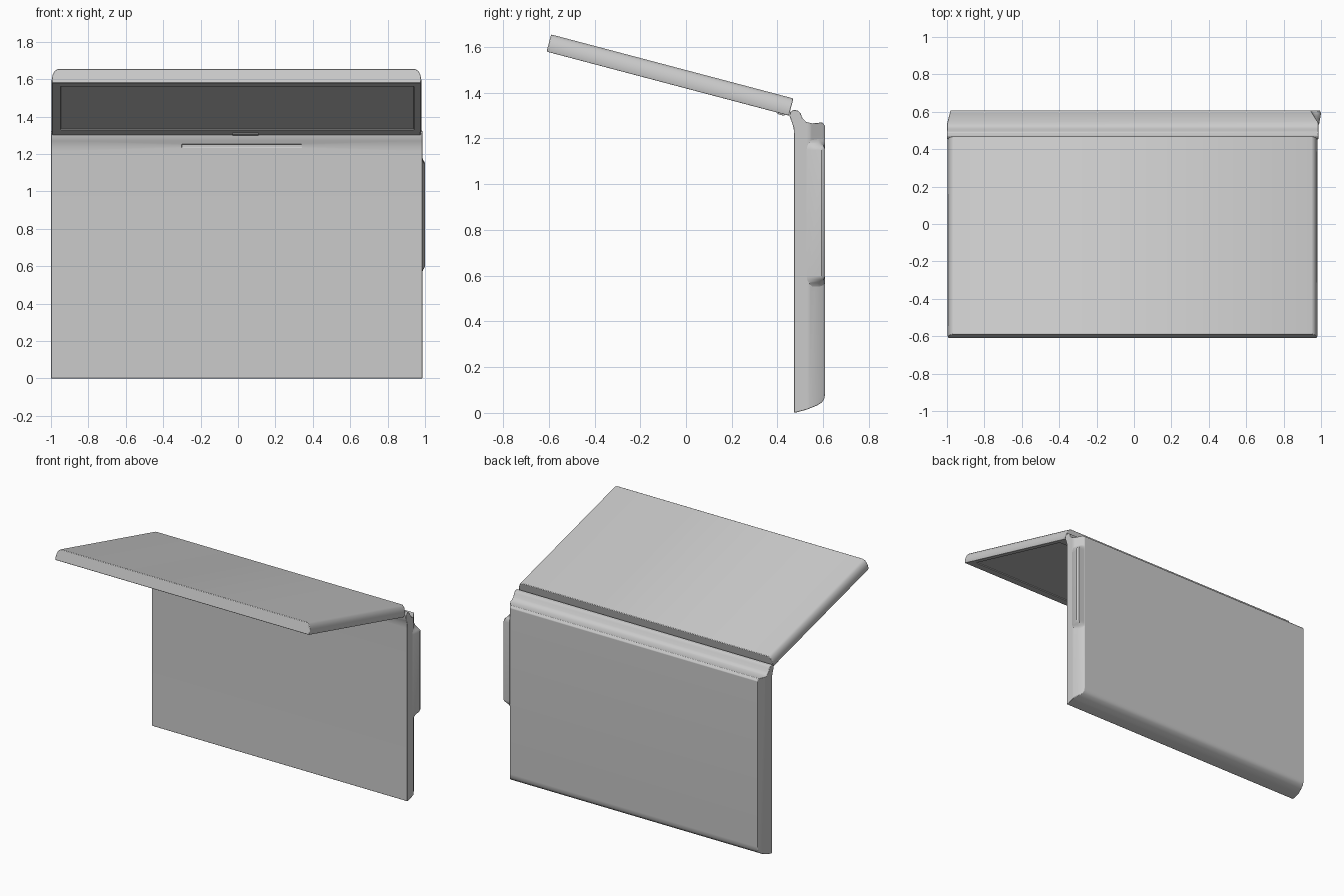
import bpy, bmesh
from mathutils import Vector

if "Cube" in bpy.data.objects:
    bpy.data.objects.remove(bpy.data.objects["Cube"])


def loft(name, rings):
    """Closed skin through rings of equal point count, with capped ends."""
    bm = bmesh.new()
    vs = [[bm.verts.new(p) for p in r] for r in rings]
    n = len(rings[0])
    for a, b in zip(vs, vs[1:]):
        for i in range(n):
            j = (i + 1) % n
            bm.faces.new((a[i], a[j], b[j], b[i]))
    bm.faces.new(vs[0])
    bm.faces.new(vs[-1])
    bmesh.ops.recalc_face_normals(bm, faces=bm.faces)
    me = bpy.data.meshes.new(name)
    bm.to_mesh(me)
    bm.free()
    ob = bpy.data.objects.new(name, me)
    bpy.context.collection.objects.link(ob)
    return ob


def slice_off(ob, point, normal):
    """Cut away everything beyond a plane and close the hole."""
    bm = bmesh.new()
    bm.from_mesh(ob.data)
    bmesh.ops.bisect_plane(bm, geom=bm.verts[:] + bm.edges[:] + bm.faces[:],
                           plane_co=point, plane_no=normal, clear_outer=True)
    bmesh.ops.holes_fill(bm, edges=[e for e in bm.edges if e.is_boundary], sides=0)
    bmesh.ops.recalc_face_normals(bm, faces=bm.faces)
    bm.to_mesh(ob.data)
    bm.free()


def cut(ob, cutter):
    m = ob.modifiers.new("cut", 'BOOLEAN')
    m.object, m.operation, m.solver = cutter, 'DIFFERENCE', 'EXACT'
    cutter.hide_render = True
    cutter.hide_viewport = True
    cutter.display_type = 'WIRE'


def finish(ob, width):
    if width:
        b = ob.modifiers.new("bevel", 'BEVEL')
        b.width, b.segments, b.limit_method = width, 2, 'ANGLE'
        b.angle_limit = 0.6
    bpy.ops.object.select_all(action='DESELECT')
    ob.select_set(True)
    bpy.context.view_layer.objects.active = ob
    bpy.ops.object.shade_smooth_by_angle(angle=0.6)


def rect(x0, x1, w0, w1):
    return [(x0, w0), (x1, w0), (x1, w1), (x0, w1)]


# Upright base: side profile (y, z) with curved foot and hinge lip
profile = [(0.472, 0.0), (0.49, 0.004), (0.53, 0.015), (0.57, 0.031), (0.595, 0.046),
           (0.606, 0.065), (0.608, 0.09), (0.608, 1.255), (0.597, 1.27), (0.55, 1.266),
           (0.527, 1.272), (0.51, 1.287), (0.502, 1.308), (0.49, 1.322), (0.47, 1.325),
           (0.455, 1.315), (0.453, 1.298), (0.463, 1.27), (0.471, 1.245), (0.472, 1.215)]
base = loft("base_panel", [[(x, y, z) for y, z in profile] for x in (-1.0, 0.986)])
slice_off(base, (0.986, 0.54, 0), (0.067, 0.041, 0))
slice_off(base, (-1.0, 0.535, 0), (-0.075, 0.02, 0))

# Shallow finger notch under the hinge lip
notch = loft("notch_cutter", [[(x, y, z) for y, z in rect(0.44, 0.477, 1.235, 1.252)]
                              for x in (-0.3, 0.34)])
cut(base, notch)
finish(base, 0.005)

# Corner swelling on the right edge, easing out of the chamfer at both ends
full = [(0.975, 0.50), (0.991, 0.54), (1.0, 0.592), (0.992, 0.608), (0.945, 0.608), (0.93, 0.55)]
flat = [(0.975, 0.50), (0.985, 0.54), (0.964, 0.574), (0.958, 0.584), (0.944, 0.607), (0.93, 0.55)]
steps = [i / 6 for i in range(7)]
stations = [(0.55 + 0.05 * t, t) for t in steps] + [(1.2 - 0.05 * t, t) for t in reversed(steps)]
rings = []
for z, t in stations:
    s = t * t * (3 - 2 * t)
    rings.append([(a[0] + (b[0] - a[0]) * s, a[1] + (b[1] - a[1]) * s, z)
                  for a, b in zip(flat, full)])
finish(loft("edge_swelling", rings), 0)

# Tilted lid, built in its own frame: u runs away from the hinge, w is thickness
ORIGIN = Vector((0, 0.45, 1.30))
U = Vector((0, -1.06, 0.28)).normalized()
W = Vector((0, 0.28, 1.06)).normalized()


def lid_part(name, section, u0, u1):
    return loft(name, [[ORIGIN + Vector((x, 0, 0)) + U * u + W * w for x, w in section]
                       for u in (u0, u1)])


half = [(0.984, 0.0), (0.988, 0.018), (0.984, 0.045), (0.973, 0.067), (0.957, 0.0775)]
section = [(x - 0.008, w) for x, w in half] + [(-x - 0.008, w) for x, w in reversed(half)]
lid = lid_part("lid", section, 0.0, 1.096)

# Recessed screen on the underside of the lid
cut(lid, lid_part("screen_cutter", rect(-0.948, 0.94, -0.02, 0.007), 0.11, 1.015))
finish(lid, 0.005)

# Small pad under the lid beside the hinge
finish(lid_part("lid_pad", rect(-0.03, 0.11, -0.006, 0.01), 0.02, 0.05), 0.002)
